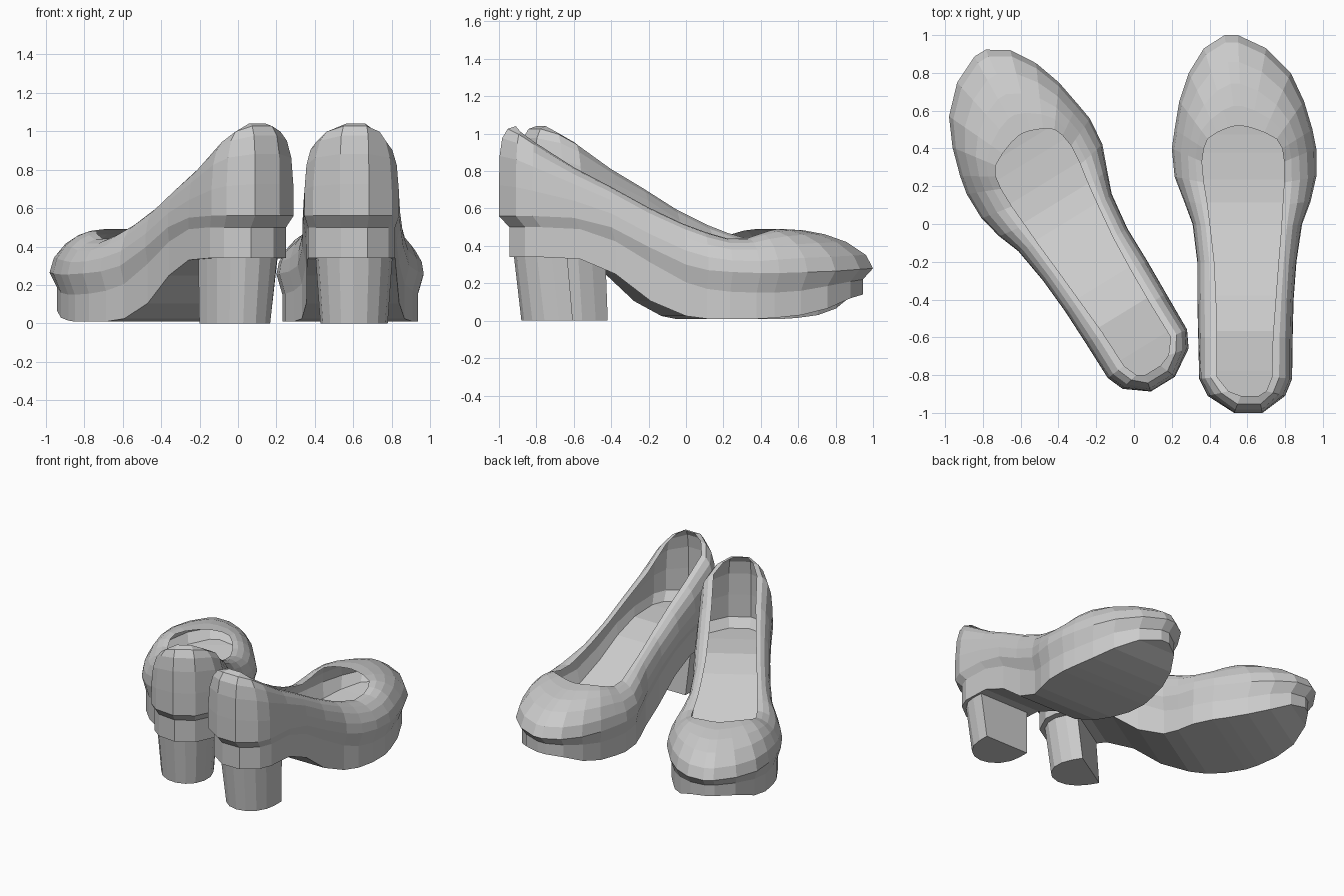
import bpy, math
from mathutils import Matrix, Vector

if "Cube" in bpy.data.objects:
    bpy.data.objects.remove(bpy.data.objects["Cube"])

# Widest outline, heel to toe: y, inner x, outer x, z of widest line, sole top z, sole bottom z
OUTLINE = [
    (-1.00, .53, .68, .56, .50, .34), (-.91, .39, .80, .56, .50, .34),
    (-.82, .345, .837, .56, .50, .34), (-.60, .34, .84, .55, .49, .33),
    (-.40, .335, .845, .50, .425, .25), (-.20, .335, .86, .395, .31, .105),
    (0, .31, .89, .30, .205, .025), (.12, .265, .935, .27, .17, .01),
    (.25, .215, .965, .26, .155, .01), (.40, .20, .965, .255, .15, .01),
    (.50, .215, .945, .255, .15, .015), (.65, .24, .90, .26, .16, .03),
    (.80, .29, .83, .265, .185, .065), (.93, .37, .70, .275, .21, .12),
    (1.00, .48, .55, .28, .22, .14)]
# Edge of the foot opening at the same stations: y, inner x, outer x, z
OPENING = [
    (-.91, .565, .66, 1.04), (-.885, .50, .70, 1.01), (-.81, .44, .73, .955),
    (-.60, .44, .735, .82), (-.40, .435, .75, .715), (-.20, .425, .765, .605),
    (-.02, .405, .78, .52), (.10, .39, .787, .475), (.22, .37, .795, .44),
    (.33, .36, .795, .442), (.40, .37, .785, .465), (.45, .39, .755, .482),
    (.485, .44, .69, .49), (.51, .50, .62, .49), (.52, .54, .57, .49)]
N = len(OUTLINE)
MID_X = .585


def loop(left, right):
    """Closed loop: up the inner side, back down the outer side."""
    return left + right[::-1]


def loft(rings):
    n = len(rings[0])
    verts = [v for r in rings for v in r]
    faces = [(k * n + i, k * n + (i + 1) % n, (k + 1) * n + (i + 1) % n, (k + 1) * n + i)
             for k in range(len(rings) - 1) for i in range(n)]
    return verts, faces


def cap(start, flip):
    """Strips of quads across a station loop."""
    q = [(start + i, start + i + 1, start + 2 * N - 2 - i, start + 2 * N - 1 - i)
         for i in range(N - 1)]
    return [f[::-1] for f in q] if flip else q


def ring_outline(sx, sy, zcol):
    def side(col):
        return [Vector((MID_X + (o[col] - MID_X) * sx, o[0] * sy, o[zcol])) for o in OUTLINE]
    return loop(side(1), side(2))


def upper_part():
    wide = ring_outline(1, 1, 3)
    top = loop([Vector((a[1], a[0], a[3])) for a in OPENING],
               [Vector((a[2], a[0], a[3])) for a in OPENING])
    rings = [ring_outline(.92, .945, 4), wide]
    for deg in (20, 42, 60, 76, 90):
        a = math.radians(deg)
        ring = []
        for w, t in zip(wide, top):
            # upright back, softer sides, round vamp at the toe
            power = 2.4 if w.y < -.95 else 1.6 - .7 * min(1, max(0, (w.y + .8) / 1.2))
            f = (1 - math.cos(a)) ** power
            p = w.lerp(t, f)
            p.z = w.z + (t.z - w.z) * math.sin(a)
            ring.append(p)
        rings.append(ring)
    return loft(rings)


def sole_part():
    v, f = loft([ring_outline(.92, .945, 5), ring_outline(.92, .945, 4)])
    return v, f + cap(0, False) + cap(2 * N, True)


def heel_part():
    # D-shaped block, flat side to the front, tapering downward
    def ring(z, hw, back, front):
        pts = [Vector((.603 - hw, front, z))]
        cy = back + .20
        for i in range(9):
            a = math.pi + math.pi * i / 8
            pts.append(Vector((.603 + hw * math.cos(a), cy + .20 * math.sin(a), z)))
        return pts + [Vector((.603 + hw, front, z))]
    v, f = loft([ring(0, .175, -.88, -.605), ring(.345, .20, -.92, -.635)])
    n = len(v) // 2
    return v, f + [tuple(range(n))[::-1], tuple(range(n, 2 * n))]


PARTS = {"upper": upper_part(), "sole": sole_part(), "heel": heel_part()}


def build_shoe(side, matrix):
    for name, (verts, faces) in PARTS.items():
        me = bpy.data.meshes.new(f"{side}_{name}")
        flip = (matrix.determinant() < 0) != (name != "heel")
        me.from_pydata([matrix @ v for v in verts], [],
                       [f[::-1] if flip else f for f in faces])
        me.update()
        ob = bpy.data.objects.new(f"{side}_{name}", me)
        bpy.context.collection.objects.link(ob)


# Straight shoe, then its mirrored twin turned outward
build_shoe("right", Matrix.Identity(4))
turn = Matrix.Rotation(math.radians(31.5), 4, 'Z') @ Matrix.Diagonal((-1, 1, 1, 1))
pts = [turn @ v for v in PARTS["upper"][0]]
cx = (min(p.x for p in pts) + max(p.x for p in pts)) / 2
cy = (min(p.y for p in pts) + max(p.y for p in pts)) / 2
build_shoe("left", Matrix.Translation((-.345 - cx, .018 - cy, 0)) @ turn)
